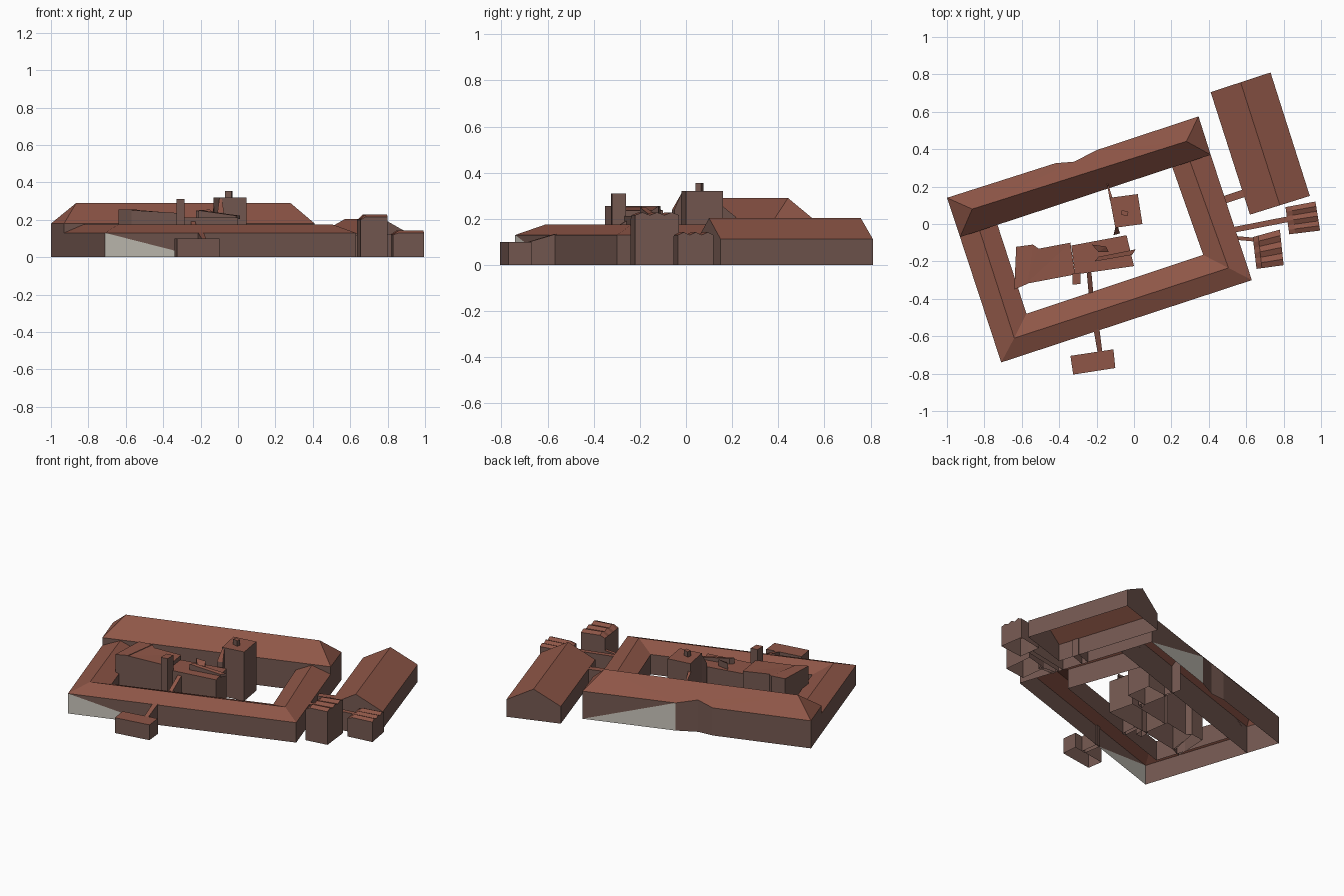
import bpy, bmesh

if "Cube" in bpy.data.objects:
    bpy.data.objects.remove(bpy.data.objects["Cube"])


def material(name, col):
    m = bpy.data.materials.new(name)
    m.diffuse_color = (*col, 1)
    m.use_nodes = True
    m.node_tree.nodes["Principled BSDF"].inputs["Base Color"].default_value = m.diffuse_color
    return m


MATS = [material("wall brown", (0.175, 0.098, 0.081)),
        material("roof red", (0.275, 0.094, 0.064)),
        material("pale panel", (0.58, 0.55, 0.49))]
WALL, ROOF, PALE = 0, 1, 2


def build(name, faces):
    """faces: list of (corner points, colour slot)."""
    bm = bmesh.new()
    for pts, slot in faces:
        f = bm.faces.new([bm.verts.new(p) for p in pts])
        f.material_index = slot
    bmesh.ops.remove_doubles(bm, verts=bm.verts, dist=0.0005)
    bmesh.ops.recalc_face_normals(bm, faces=bm.faces)
    me = bpy.data.meshes.new(name)
    bm.to_mesh(me)
    bm.free()
    for m in MATS:
        me.materials.append(m)
    ob = bpy.data.objects.new(name, me)
    bpy.context.collection.objects.link(ob)


def low(p):
    return (p[0], p[1], 0)


def at(p, z):
    return (p[0], p[1], z)


def mix(a, b, t):
    return tuple(u + (v - u) * t for u, v in zip(a, b))


def wall(a, b):
    return ([low(a), low(b), b, a], WALL)


def block(name, pts, z, base=0.0):
    """Open-bottomed block; z is one height or one per corner."""
    zs = z if isinstance(z, (list, tuple)) else [z] * len(pts)
    top = [at(p, h) for p, h in zip(pts, zs)]
    n = len(top)
    faces = [([at(top[i], base), at(top[(i + 1) % n], base),
               top[(i + 1) % n], top[i]], WALL) for i in range(n)]
    if len(set(zs)) > 1:
        faces += [([top[0], top[i], top[i + 1]], ROOF) for i in range(1, n - 1)]
    else:
        faces.append((top, ROOF))
    build(name, faces)


def strip(name, a, b, width, za, zb):
    """Narrow passage between two plan points."""
    dx, dy = b[0] - a[0], b[1] - a[1]
    k = width / 2 / (dx * dx + dy * dy) ** 0.5
    nx, ny = -dy * k, dx * k
    block(name, [(a[0] - nx, a[1] - ny), (b[0] - nx, b[1] - ny),
                 (b[0] + nx, b[1] + ny), (a[0] + nx, a[1] + ny)], [za, zb, zb, za])


def pleated(name, a, b, c, d, z0, z1, ridges=3):
    """Block with small ridges running from side a-d to side b-c."""
    n = ridges * 2
    left, right = [], []
    for i in range(n + 1):
        t = i / n
        z = z1 if i % 2 else z1 - 0.012
        left.append(at(mix(a, d, t), z0))
        right.append(at(mix(b, c, t), z))
    faces = [wall(left[0], right[0]), wall(right[-1], left[-1])]
    for i in range(n):
        # steep rise at the left, then level to the right side
        m0 = at(mix(left[i], right[i], 0.2), right[i][2])
        m1 = at(mix(left[i + 1], right[i + 1], 0.2), right[i + 1][2])
        faces += [wall(left[i + 1], left[i]), wall(right[i], right[i + 1]),
                  ([left[i], m0, m1, left[i + 1]], ROOF),
                  ([m0, right[i], right[i + 1], m1], ROOF)]
    for i in (0, n):
        faces.append(([left[i], at(mix(left[i], right[i], 0.2), right[i][2]), right[i]], WALL))
    build(name, faces)


# North wing: tall hipped roof, notched eave, pale panel on the back wall
E = 0.18
nw, ne, se, sw = (-1, .14, E), (.345, .575, E), (.41, .37, E), (-.93, -.07, E)
r0, r1 = (-.865, .08, .29), (.28, .442, .29)
n1, n2, n3 = (-.2, .395, E), (-.32, .333, .208), (-.42, .325, E)
build("north_wing", [
    wall(nw, sw), wall(sw, se), wall(se, ne),
    ([ne, n1, low(ne)], WALL), ([low(ne), n1, low(n1)], PALE),
    wall(n1, n2), wall(n2, n3), wall(n3, nw),
    ([sw, se, r1, r0], ROOF), ([se, ne, r1], ROOF), ([nw, sw, r0], ROOF),
    ([ne, n1, r1], ROOF), ([n1, n2, r0, r1], ROOF),
    ([n2, n3, r0], ROOF), ([n3, nw, r0], ROOF)])

# Lower wings around the courtyard: outer eave, ridge, inner eave
outer = [at(p, .13) for p in ((-.93, -.07), (-.71, -.74), (.63, -.30), (.41, .37))]
ridge = [at(p, .175) for p in ((-.825, -.035), (-.64, -.61), (.505, -.235), (.30, .334))]
inner = [at(p, .13) for p in ((-.73, -.004), (-.575, -.48), (.37, -.165), (.205, .303))]
mid = mix(outer[1], outer[2], .38)
faces = []
for i in range(3):
    faces.append(wall(inner[i + 1], inner[i]))
    faces.append(([ridge[i], ridge[i + 1], inner[i + 1], inner[i]], ROOF))
    if i != 1:
        faces.append(wall(outer[i], outer[i + 1]))
        faces.append(([outer[i], outer[i + 1], ridge[i + 1], ridge[i]], ROOF))
faces += [([outer[1], mid, ridge[1]], ROOF), ([mid, outer[2], ridge[2], ridge[1]], ROOF),
          ([outer[1], low(outer[1]), low(mid)], PALE),
          ([outer[1], low(mid), mid], WALL), wall(mid, outer[2])]
build("courtyard_wings", faces)

# Gabled hall to the north-east
h = [at(p, .112) for p in ((.62, .05), (.94, .15), (.73, .81), (.41, .705))]
g0, g1 = at(mix(h[0], h[1], .5), .203), at(mix(h[2], h[3], .5), .203)
build("gabled_hall", [
    wall(h[1], h[2]), wall(h[3], h[0]),
    ([low(h[0]), low(h[1]), h[1], g0, h[0]], WALL),
    ([low(h[2]), low(h[3]), h[3], g1, h[2]], WALL),
    ([h[1], h[2], g1, g0], ROOF), ([h[3], h[0], g0, g1], ROOF)])

# Two small east buildings with pleated roofs
pleated("east_tall_house", (.655, -.24), (.80, -.22), (.78, -.03), (.635, -.07), .20, .228)
pleated("east_low_house", (.83, -.055), (.995, -.035), (.97, .12), (.81, .09), .12, .142)

# Passages joining the east buildings
strip("hall_passage", (.485, .13), (.59, .165), .04, .11, .11)
strip("low_house_passage", (.54, -.03), (.82, .025), .03, .13, .12)
strip("tall_house_passage", (.55, -.075), (.66, -.085), .02, .12, .12)

# Courtyard tower with chimney and thin side links
block("tower", [(-.10, -.02), (.045, 0), (.02, .16), (-.13, .14)], .32)
block("tower_chimney", [(-.07, .05), (-.035, .042), (-.03, .065), (-.065, .075)], .355, .31)
block("tower_north_link", [(-.13, .13), (-.115, .14), (-.15, .25)], [.27, .27, .18])
block("tower_south_link", [(-.11, -.06), (-.075, -.05), (-.085, -.02), (-.10, -.02)],
      [.24, .24, .31, .31])

# Courtyard house in three sections with rooftop details
block("house_west", [(-.64, -.35), (-.57, -.32), (-.54, -.11), (-.63, -.122)], .255)
block("house_middle", [(-.58, -.32), (-.315, -.27), (-.34, -.10), (-.51, -.132), (-.54, -.11)],
      [.252, .236, .236, .25, .252])
block("house_east", [(-.315, -.27), (0, -.225), (-.04, -.06), (-.335, -.115)], .212)
block("house_chimney", [(-.33, -.325), (-.285, -.32), (-.285, -.26), (-.33, -.265)], .31)
block("roof_hatch", [(-.19, -.15), (-.135, -.15), (-.15, -.12), (-.225, -.11)],
      [.235, .235, .255, .25], .21)
block("roof_ledge", [(-.21, -.20), (-.01, -.165), (.01, -.135), (-.19, -.175)],
      [.25, .222, .222, .25], .205)
strip("house_passage", (-.24, -.26), (-.23, -.37), .025, .19, .13)

# Front shed and the tapering passage behind it
block("front_shed", [(-.325, -.805), (-.10, -.77), (-.11, -.67), (-.34, -.705)], .10)
block("shed_passage", [(-.195, -.685), (-.17, -.68), (-.185, -.56), (-.215, -.57)],
      [.10, .10, .135, .135])
